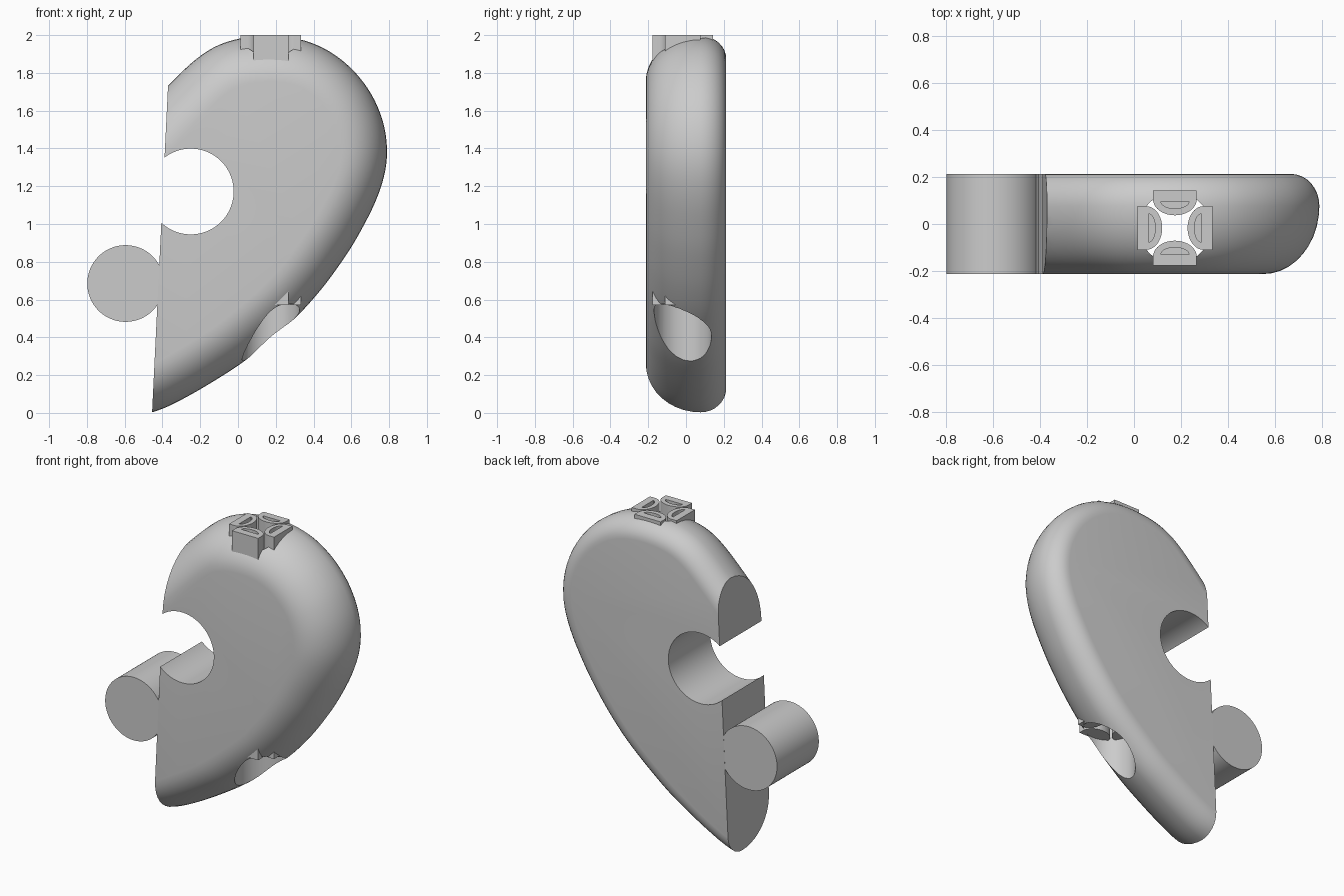
import bpy, bmesh, math
from mathutils import Vector

if "Cube" in bpy.data.objects:
    bpy.data.objects.remove(bpy.data.objects["Cube"])

HALF = 0.213                      # half thickness of the pendant
CX, CY = 0.174, -0.017            # axis of the cord channel

grey = bpy.data.materials.new("plain grey")
grey.diffuse_color = (0.6, 0.6, 0.6, 1)
grey.use_nodes = True
grey.node_tree.nodes["Principled BSDF"].inputs["Base Color"].default_value = grey.diffuse_color


def finish(bm, name):
    bmesh.ops.recalc_face_normals(bm, faces=bm.faces[:])
    mesh = bpy.data.meshes.new(name)
    bm.to_mesh(mesh)
    bm.free()
    mesh.materials.append(grey)
    ob = bpy.data.objects.new(name, mesh)
    bpy.context.collection.objects.link(ob)
    return ob


def skin(rings):
    """Closed skin through equal-length rings, capped at both ends."""
    bm = bmesh.new()
    vs = [[bm.verts.new(p) for p in ring] for ring in rings]
    n = len(vs[0])
    for a, b in zip(vs, vs[1:]):
        for i in range(n):
            j = (i + 1) % n
            bm.faces.new((a[i], a[j], b[j], b[i]))
    bm.faces.new(vs[0])
    bm.faces.new(vs[-1])
    return bm


def loft(rings, name):
    return finish(skin(rings), name)


def circle(cx, cy, r, n=96):
    return [(cx + r * math.cos(2 * math.pi * i / n),
             cy + r * math.sin(2 * math.pi * i / n)) for i in range(n)]


def prism_y(pts, half, name):
    return loft([[(x, y, z) for x, z in pts] for y in (-half, half)], name)


def smooth(ob, deg=30):
    bpy.ops.object.select_all(action='DESELECT')
    ob.select_set(True)
    bpy.context.view_layer.objects.active = ob
    bpy.ops.object.shade_smooth_by_angle(angle=math.radians(deg))


def volume(mesh):
    bm = bmesh.new()
    bm.from_mesh(mesh)
    v = abs(bm.calc_volume())
    bm.free()
    return v


def cut(ob, cutter):
    """Boolean difference, accepting the first solver with a sound result."""
    before = volume(ob.data)
    for solver in ('EXACT', 'MANIFOLD', 'FLOAT'):
        mod = ob.modifiers.new("cut", 'BOOLEAN')
        mod.operation = 'DIFFERENCE'
        mod.solver = solver
        mod.object = cutter
        bpy.context.view_layer.update()
        dg = bpy.context.evaluated_depsgraph_get()
        mesh = bpy.data.meshes.new_from_object(ob.evaluated_get(dg))
        ob.modifiers.remove(mod)
        if 0.6 * before < volume(mesh) < 0.995 * before:
            ob.data = mesh
            break
    bpy.data.objects.remove(cutter)


def relax(pts, times):
    for _ in range(times):
        pts = [pts[0]] + [(a + 2 * b + c) / 4 for a, b, c in
                          zip(pts, pts[1:], pts[2:])] + [pts[-1]]
    return pts


# Half-heart outline (x, z), running past the straight cut at both ends
outline = [(-0.70, -0.035), (-0.58, -0.025), (-0.455, -0.003), (-0.39, 0.02),
           (-0.2, 0.123), (0.02, 0.26), (0.2, 0.408), (0.333, 0.528),
           (0.463, 0.678), (0.604, 0.878), (0.724, 1.10), (0.779, 1.25),
           (0.797, 1.38), (0.775, 1.542), (0.704, 1.704), (0.593, 1.839),
           (0.452, 1.94), (0.31, 1.988), (0.16, 2.0), (0.0, 1.986),
           (-0.13, 1.942), (-0.24, 1.863), (-0.33, 1.773), (-0.375, 1.73),
           (-0.50, 1.60), (-0.70, 1.38)]
P = [Vector(p) for p in outline]
curve = []
for a, b in zip(P, P[1:]):
    n = max(1, round((b - a).length / 0.03))
    curve += [a.lerp(b, i / n) for i in range(n)]
curve = relax(curve + [P[-1]], 10)
normals = []
for i in range(len(curve)):
    t = (curve[min(i + 1, len(curve) - 1)] - curve[max(i - 1, 0)]).normalized()
    normals.append(Vector((-t.y, t.x)))       # points into the heart
normals = [n.normalized() for n in relax(normals, 8)]

# Edge rounding: broad on the front, tight on the back
section = []
for i in range(11):
    a = math.pi / 2 * i / 10
    section.append((0.24 * (1 - math.sin(a)), 0.077 - 0.29 * math.cos(a)))
for i in range(1, 9):
    a = math.pi / 2 * i / 8
    section.append((0.12 * (1 - math.cos(a)), 0.077 + (HALF - 0.077) * math.sin(a)))
bm = skin([[(p.x + n.x * d, y, p.y + n.y * d) for p, n in zip(curve, normals)]
           for d, y in section])

# Straight split down the left side, closed with one flat face
bmesh.ops.recalc_face_normals(bm, faces=bm.faces[:])
bmesh.ops.bisect_plane(bm, geom=bm.verts[:] + bm.edges[:] + bm.faces[:], dist=1e-6,
                       plane_co=(-0.455, 0, 0), plane_no=(-1.74, 0, 0.085),
                       clear_outer=True)
bmesh.ops.holes_fill(bm, edges=[e for e in bm.edges if e.is_boundary], sides=0)
body = finish(bm, "half_heart_body")

# Puzzle socket and vertical cord channel
cut(body, prism_y(circle(-0.25, 1.172, 0.227), 0.5, "socket_cutter"))
cut(body, loft([[(x, y, z) for x, y in circle(CX, CY, 0.152)] for z in (-0.3, 2.4)],
               "channel_cutter"))
smooth(body)

# Puzzle knob
knob = prism_y(circle(-0.595, 0.685, 0.203), HALF - 0.0005, "puzzle_knob")
smooth(knob)


# Four D-shaped pillars inside the channel, each with a half-moon recess on top
def d_shape(outer, flat, depth, corner, half):
    arc = [(flat - depth * math.sin(math.pi * i / 20), half * math.cos(math.pi * i / 20))
           for i in range(21)]
    return [(outer, -corner), (outer, corner)] + arc


pillar = d_shape(0.160, 0.122, 0.068, 0.093, 0.093)
recess = d_shape(0.113, 0.113, 0.030, 0.045, 0.060)
for k, side in enumerate(("right", "back", "left", "front")):
    c, s = math.cos(k * math.pi / 2), math.sin(k * math.pi / 2)
    rings = [[(CX + u * c - v * s, CY + u * s + v * c, z) for u, v in shape]
             for shape, z in ((pillar, 0.57), (pillar, 2.0), (recess, 2.0), (recess, 1.97))]
    smooth(loft(rings, "channel_pillar_" + side))
